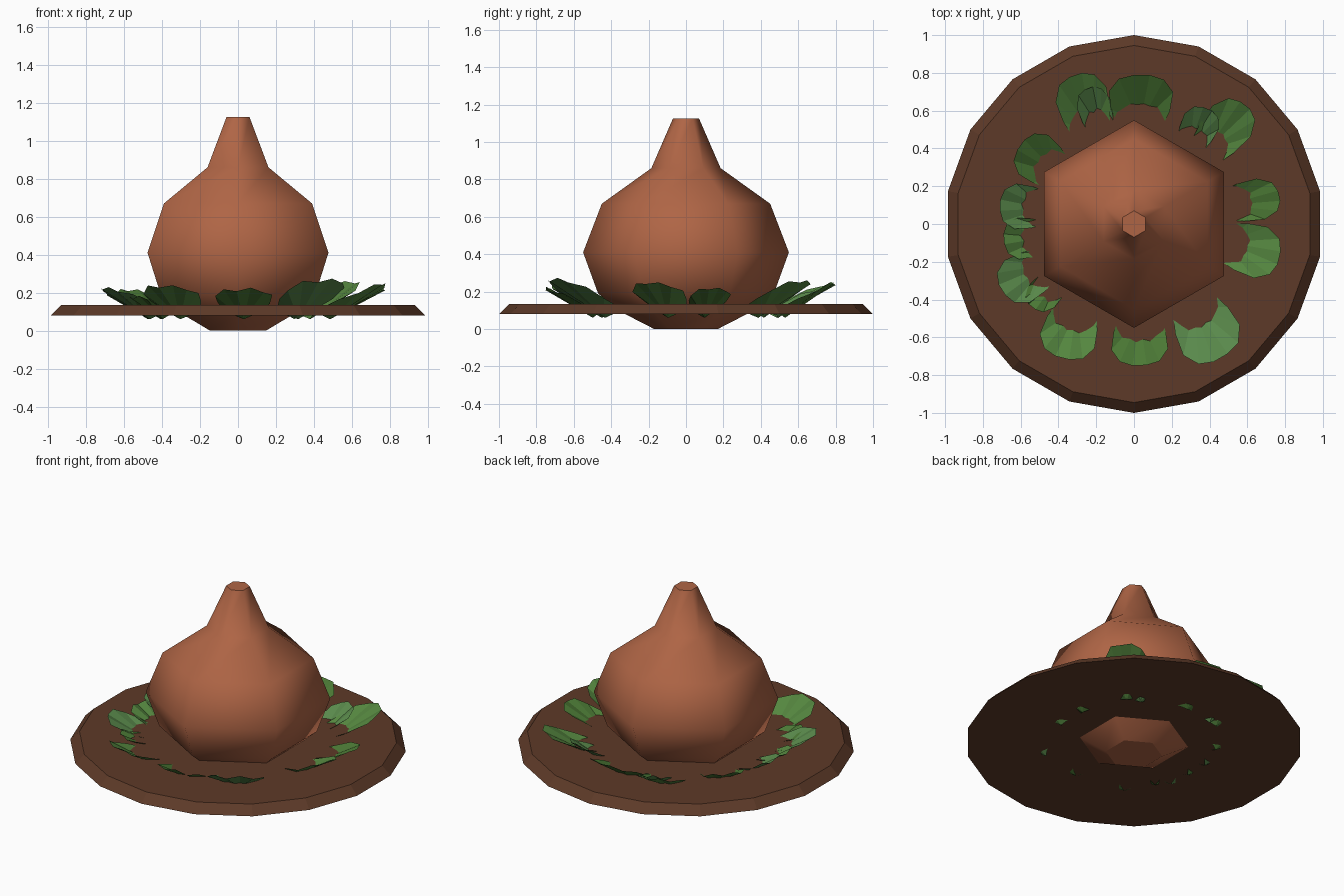
import bpy, bmesh, math, random
from mathutils import Vector

if "Cube" in bpy.data.objects:
    bpy.data.objects.remove(bpy.data.objects["Cube"])

random.seed(4)


def material(name, rgb):
    m = bpy.data.materials.new(name)
    m.diffuse_color = (*rgb, 1)
    m.use_nodes = True
    m.node_tree.nodes["Principled BSDF"].inputs["Base Color"].default_value = m.diffuse_color
    return m


def make_object(name, bm, mat):
    mesh = bpy.data.meshes.new(name)
    bm.to_mesh(mesh)
    bm.free()
    mesh.materials.append(mat)
    obj = bpy.data.objects.new(name, mesh)
    bpy.context.collection.objects.link(obj)
    return obj


def lathe(name, profile, sides, mat, smooth):
    bm = bmesh.new()
    rings = []
    for r, z in profile:
        angles = [math.pi / 2 + i * math.tau / sides for i in range(sides)]
        rings.append([bm.verts.new((r * math.cos(a), r * math.sin(a), z)) for a in angles])
    for a, b in zip(rings, rings[1:]):
        for i in range(sides):
            j = (i + 1) % sides
            bm.faces.new((a[i], a[j], b[j], b[i])).smooth = smooth
    # flat caps
    bm.faces.new(rings[0][::-1])
    bm.faces.new(rings[-1])
    bm.normal_update()
    for ring in (rings[0], rings[-1]):
        for i in range(sides):
            bm.edges.get((ring[i], ring[(i + 1) % sides])).smooth = False
    return make_object(name, bm, mat)


terracotta = material("bulb_skin", (0.43, 0.13, 0.06))
brown = material("plate_brown", (0.11, 0.042, 0.021))
greens = [material("leaf_green_%d" % i, c) for i, c in enumerate(
    [(0.09, 0.24, 0.05), (0.10, 0.25, 0.07), (0.07, 0.19, 0.035)])]

# six-sided bulb with a narrow neck
lathe("bulb", [(0.17, 0), (0.345, 0.09), (0.47, 0.19), (0.55, 0.41), (0.45, 0.67),
               (0.185, 0.86), (0.07, 1.125)], 6, terracotta, True)

# bevelled plate
lathe("plate", [(1.0, 0.08), (0.945, 0.135)], 18, brown, False)


# leaf: pleated fan spreading from a low point that pokes through the plate
RIM = [(-0.6, 0.0), (-0.92, 0.4), (-1.0, 0.72), (-0.7, 0.93), (-0.25, 1.0),
       (0.25, 0.99), (0.7, 0.92), (1.0, 0.7), (0.92, 0.4), (0.6, 0.0)]


def leaf(index, base, tip, half_width, top):
    b, t = Vector(base), Vector(tip)
    along = t - b
    side = Vector((-along.y, along.x)).normalized()
    bm = bmesh.new()
    keel = b + along * 0.16
    root = bm.verts.new((keel.x, keel.y, 0.06))
    rim = []
    for k, (s, u) in enumerate(RIM):
        p = b + along * u + side * s * half_width
        z = 0.105 + (top - 0.105) * u + (0.008 if k % 2 else -0.008) * u
        z += random.uniform(-0.008, 0.0)
        rim.append(bm.verts.new((p.x, p.y, z)))
    for p, q in zip(rim, rim[1:]):
        bm.faces.new((root, q, p))
    make_object("leaf_%02d" % index, bm, greens[index % 3])


LEAVES = [
    # base, tip, half width, top height
    ((-0.21, 0.43), (-0.31, 0.79), 0.14, 0.25),
    ((-0.16, 0.45), (-0.24, 0.72), 0.09, 0.22),
    ((0.03, 0.48), (0.04, 0.79), 0.17, 0.25),
    ((0.34, 0.34), (0.59, 0.63), 0.13, 0.26),
    ((0.28, 0.38), (0.39, 0.61), 0.10, 0.23),
    ((0.43, 0.09), (0.77, 0.15), 0.11, 0.22),
    ((0.43, -0.08), (0.77, -0.18), 0.14, 0.25),
    ((0.29, -0.38), (0.46, -0.71), 0.17, 0.27),
    ((0.03, -0.45), (0.03, -0.75), 0.15, 0.22),
    ((-0.29, -0.40), (-0.38, -0.71), 0.15, 0.24),
    ((-0.42, -0.19), (-0.70, -0.35), 0.13, 0.23),
    ((-0.37, -0.25), (-0.54, -0.44), 0.09, 0.18),
    ((-0.43, -0.07), (-0.69, -0.08), 0.11, 0.20),
    ((-0.43, 0.08), (-0.71, 0.10), 0.12, 0.22),
    ((-0.37, 0.24), (-0.60, 0.42), 0.13, 0.22),
]
for i, spec in enumerate(LEAVES):
    leaf(i, *spec)
